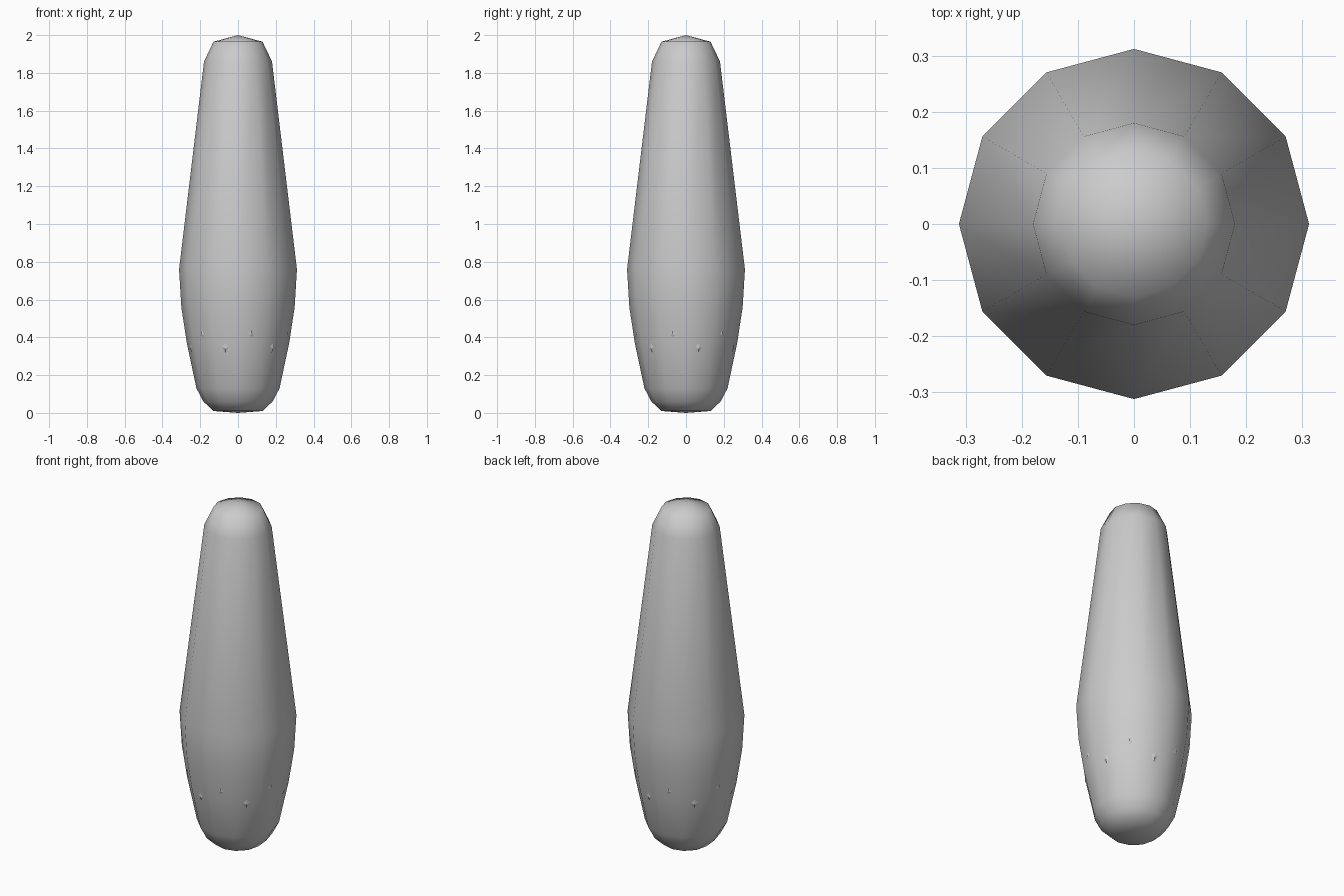
import bpy, bmesh, math

if "Cube" in bpy.data.objects:
    bpy.data.objects.remove(bpy.data.objects["Cube"])

SIDES = 12

def lathe(name, profile, turn=0.0, zigzag=None, smooth=True):
    """Twelve-sided turned solid from (radius, height) points."""
    bm = bmesh.new()
    rings = []
    for k, (r, z) in enumerate(profile):
        if r == 0:
            rings.append([bm.verts.new((0, 0, z))] * SIDES)
            continue
        ring = []
        for i in range(SIDES):
            a = 2 * math.pi * i / SIDES + turn
            s = (1 if i % 2 else -1) if zigzag and k == zigzag[0] else 0
            dz, dr = (s * zigzag[1], s * zigzag[2]) if s else (0, 0)
            ring.append(bm.verts.new(((r + dr) * math.cos(a), (r + dr) * math.sin(a), z + dz)))
        rings.append(ring)
    for lo, hi in zip(rings, rings[1:]):
        for i in range(SIDES):
            j = (i + 1) % SIDES
            bm.faces.new(list(dict.fromkeys((lo[i], lo[j], hi[j], hi[i]))))
    bmesh.ops.recalc_face_normals(bm, faces=bm.faces)
    for f in bm.faces:
        f.smooth = smooth
    mesh = bpy.data.meshes.new(name)
    bm.to_mesh(mesh)
    bm.free()
    obj = bpy.data.objects.new(name, mesh)
    bpy.context.collection.objects.link(obj)
    return obj

# Tapered, rounded outer body
lathe("body", [(0, 0), (0.13, 0.01), (0.183, 0.06), (0.22, 0.13), (0.271, 0.37),
               (0.30, 0.56), (0.312, 0.76), (0.18, 1.86), (0.13, 1.965), (0, 2.0)])

# Faceted inner core whose corners just break through the lower body
lathe("inner_core", [(0, 0.12), (0.19, 0.18), (0.267, 0.38), (0.265, 0.57), (0, 0.75)],
      turn=math.radians(15), zigzag=(2, 0.04, 0.006), smooth=False)
